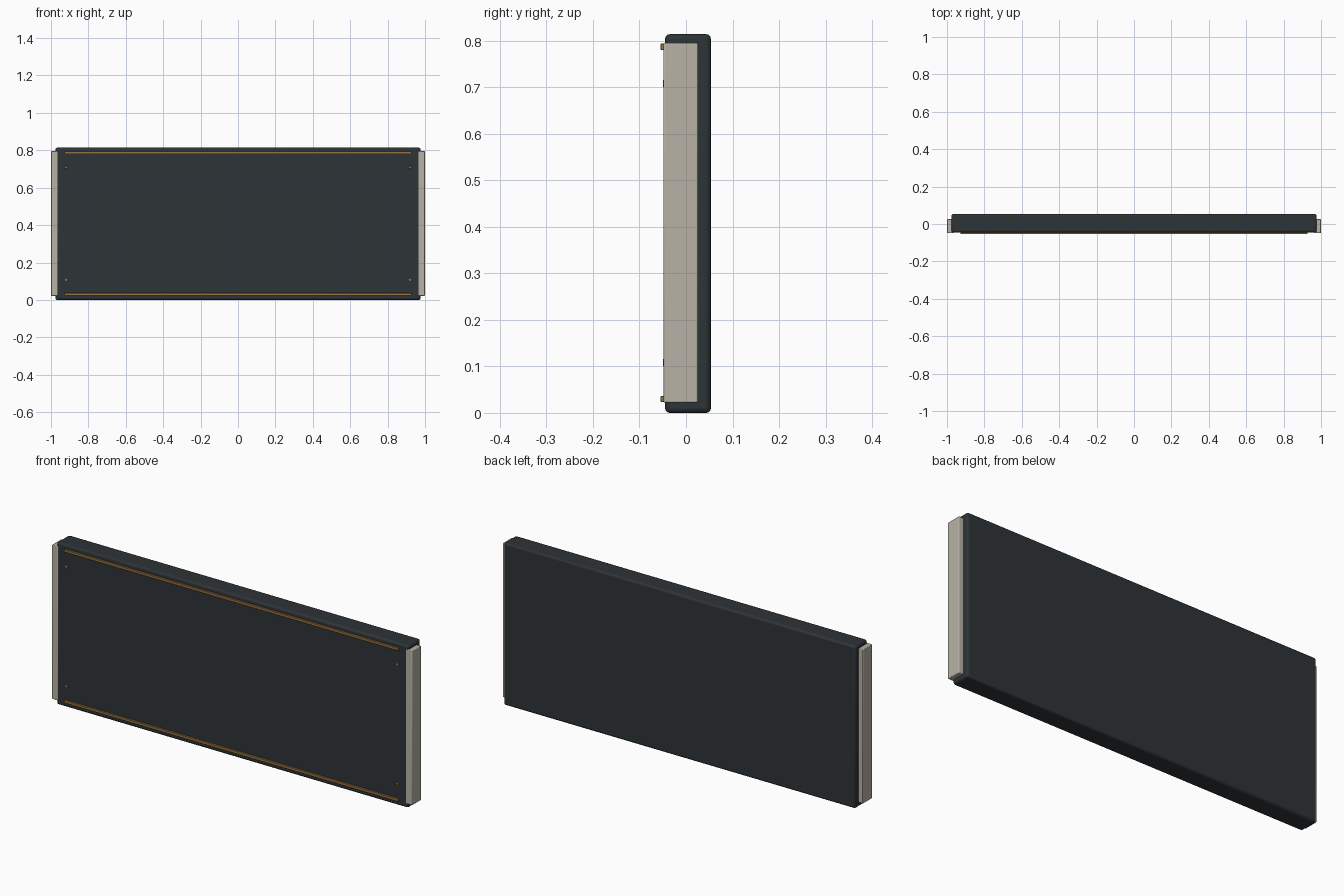
import bpy, math

if "Cube" in bpy.data.objects:
    bpy.data.objects.remove(bpy.data.objects["Cube"])


def material(name, rgb):
    m = bpy.data.materials.new(name)
    m.diffuse_color = (*rgb, 1)
    m.use_nodes = True
    m.node_tree.nodes["Principled BSDF"].inputs["Base Color"].default_value = m.diffuse_color
    return m


DARK = material("dark_slate", (0.027, 0.033, 0.038))
STONE = material("warm_grey", (0.48, 0.45, 0.38))
BRASS = material("brass", (0.32, 0.17, 0.05))


def finish(ob, name, mat, bevel, segments):
    ob.name = name
    ob.data.materials.append(mat)
    if bevel:
        mod = ob.modifiers.new("edge_bevel", 'BEVEL')
        mod.width = bevel
        mod.segments = segments
    bpy.ops.object.shade_smooth_by_angle(angle=math.radians(35))
    return ob


def box(name, lo, hi, mat, bevel=0.0, segments=2):
    bpy.ops.mesh.primitive_cube_add(
        size=1, location=[(a + b) / 2 for a, b in zip(lo, hi)])
    ob = bpy.context.object
    ob.scale = [b - a for a, b in zip(lo, hi)]
    bpy.ops.object.transform_apply(location=False, rotation=False, scale=True)
    return finish(ob, name, mat, bevel, segments)


# Main slab
box("panel_body", (-0.976, -0.045, 0), (0.976, 0.0535, 0.814), DARK, 0.01, 3)

# End caps, slightly proud of the front face
for side, s in (("left", -1), ("right", 1)):
    x0, x1 = sorted((s * 0.964, s * 1.0))
    box(f"{side}_end_cap", (x0, -0.0485, 0.022), (x1, 0.0255, 0.795),
        STONE, 0.003, 2)

# Brass trim strips along the bottom and top of the front
for level, z in (("bottom", 0.030), ("top", 0.787)):
    box(f"{level}_trim_strip", (-0.928, -0.0545, z - 0.0065),
        (0.928, -0.042, z + 0.0065), BRASS, 0.001, 1)

# Screw heads near the corners of the front
for side, x in (("left", -0.918), ("right", 0.918)):
    for level, z in (("lower", 0.108), ("upper", 0.708)):
        bpy.ops.mesh.primitive_cylinder_add(
            vertices=16, radius=0.0075, depth=0.008,
            location=(x, -0.0458, z), rotation=(math.pi / 2, 0, 0))
        finish(bpy.context.object, f"{level}_{side}_screw", BRASS, 0.001, 1)
